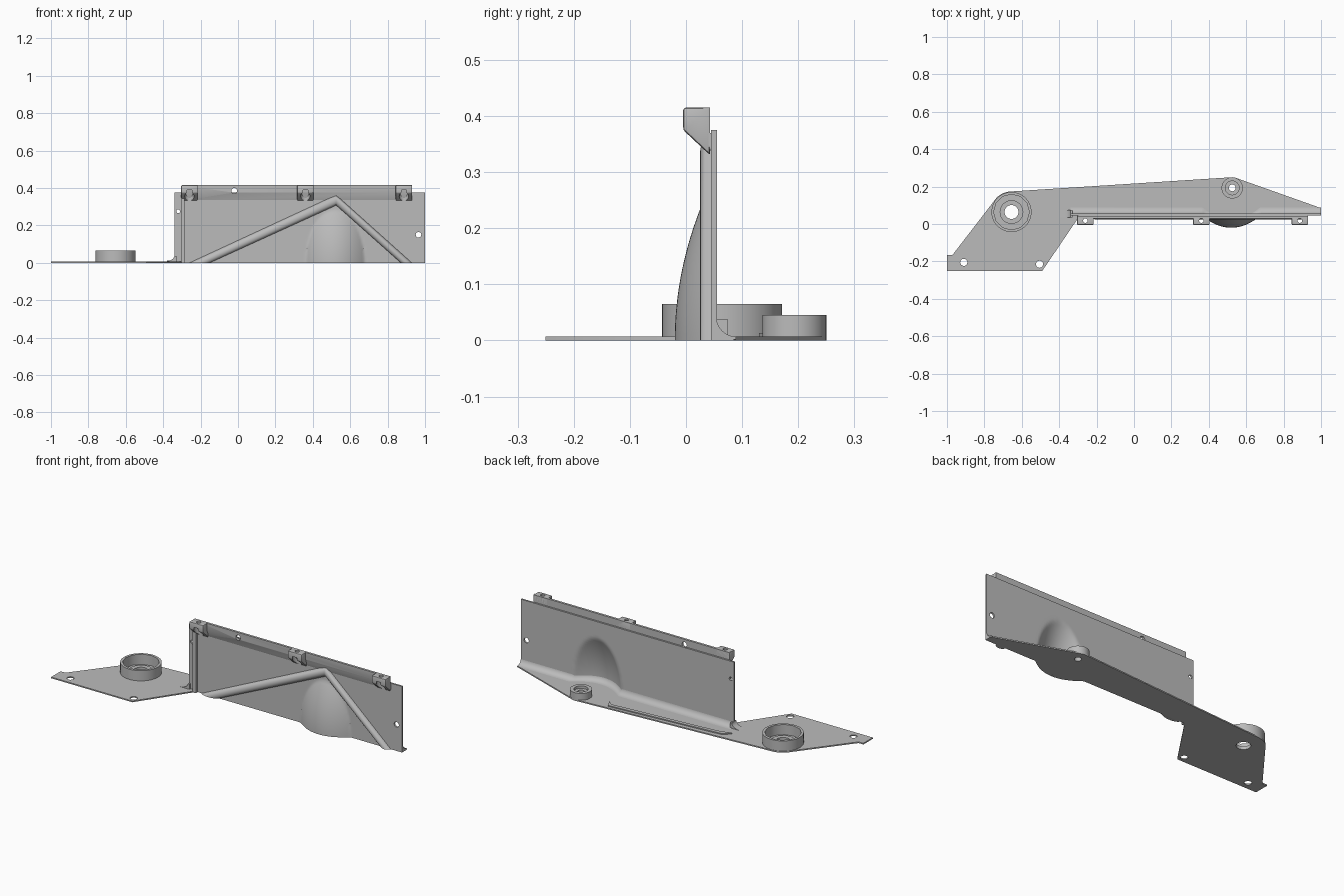
import bpy, bmesh, math
from mathutils import Matrix, Vector

cube = bpy.data.objects.get("Cube")
if cube:
    bpy.data.objects.remove(cube, do_unlink=True)

grey = bpy.data.materials.new("plain_grey")
grey.use_nodes = True
COLOUR = (0.5, 0.5, 0.5, 1)
grey.diffuse_color = COLOUR
grey.node_tree.nodes["Principled BSDF"].inputs["Base Color"].default_value = COLOUR


def add(name, bm):
    """Turn a bmesh into a finished grey object."""
    bmesh.ops.remove_doubles(bm, verts=bm.verts, dist=1e-5)
    bmesh.ops.recalc_face_normals(bm, faces=bm.faces)
    mesh = bpy.data.meshes.new(name)
    bm.to_mesh(mesh)
    bm.free()
    mesh.materials.append(grey)
    ob = bpy.data.objects.new(name, mesh)
    bpy.context.collection.objects.link(ob)
    return ob


def bake(ob):
    """Replace the mesh by its evaluated result."""
    bpy.context.view_layer.update()
    mesh = bpy.data.meshes.new_from_object(ob.evaluated_get(bpy.context.evaluated_depsgraph_get()))
    ob.modifiers.clear()
    ob.data = mesh


def smooth(ob):
    bpy.ops.object.select_all(action='DESELECT')
    ob.select_set(True)
    bpy.context.view_layer.objects.active = ob
    bpy.ops.object.shade_smooth_by_angle(angle=math.radians(35))


def drill(ob, centre, radius, depth, axis):
    """Cut a round hole through an object."""
    bm = bmesh.new()
    turn = Matrix.Rotation(math.pi / 2, 4, 'X') if axis == 'Y' else Matrix()
    bmesh.ops.create_cone(bm, cap_ends=True, segments=24, radius1=radius, radius2=radius,
                          depth=depth, matrix=Matrix.Translation(centre) @ turn)
    cutter = add("hole_cutter", bm)
    cutter.hide_render = True
    mod = ob.modifiers.new("hole", 'BOOLEAN')
    mod.operation, mod.solver, mod.object = 'DIFFERENCE', 'EXACT', cutter
    bake(ob)
    bpy.data.objects.remove(cutter, do_unlink=True)


def arc(c, r, start=0, end=360, n=40):
    angles = [math.radians(start + (end - start) * i / n) for i in range(n + (end - start < 360))]
    return [(c[0] + r * math.cos(a), c[1] + r * math.sin(a)) for a in angles]


def slab(name, outlines, z0, z1):
    """Flat slab from an outline, further outlines being holes."""
    curve = bpy.data.curves.new(name, 'CURVE')
    curve.dimensions, curve.fill_mode = '2D', 'BOTH'
    curve.extrude = (z1 - z0) / 2
    for pts in outlines:
        spline = curve.splines.new('POLY')
        spline.points.add(len(pts) - 1)
        for p, (x, y) in zip(spline.points, pts):
            p.co = (x, y, 0, 1)
        spline.use_cyclic_u = True
    temp = bpy.data.objects.new("outline", curve)
    bpy.context.collection.objects.link(temp)
    bpy.context.view_layer.update()
    mesh = bpy.data.meshes.new_from_object(temp.evaluated_get(bpy.context.evaluated_depsgraph_get()))
    bpy.data.objects.remove(temp, do_unlink=True)
    bm = bmesh.new()
    bm.from_mesh(mesh)
    bmesh.ops.translate(bm, verts=bm.verts, vec=(0, 0, (z0 + z1) / 2))
    ob = add(name, bm)
    smooth(ob)
    return ob


def loft(name, sections):
    """Skin closed sections and cap both ends."""
    bm = bmesh.new()
    rows = [[bm.verts.new(p) for p in s] for s in sections]
    n = len(rows[0])
    for a, b in zip(rows, rows[1:]):
        for i in range(n):
            j = (i + 1) % n
            bm.faces.new((a[i], a[j], b[j], b[i]))
    bm.faces.new(rows[0])
    bm.faces.new(rows[-1])
    return add(name, bm)


def along_x(name, profile, x0, x1):
    return loft(name, [[(x, y, z) for y, z in profile] for x in (x0, x1)])


def bulge(x, z):
    """Depth of the domed bulge pressed into the wall."""
    return 0.065 * max(0, 1 - (z / 0.28) ** 2 - ((x - 0.52) / 0.155) ** 2)


LEFT, RIGHT, HIGH, T = -0.34, 1.0, 0.375, 0.007
BIG, SMALL = (-0.655, 0.064), (0.525, 0.193)

# Base plate with its bolt holes
bulge_xs = [0.36 + 0.32 * i / 32 for i in range(33)]
front_edge = [(x, 0.047 - bulge(x, 0)) for x in bulge_xs]
outline = ([(-1, -0.25), (-0.49, -0.25), (-0.3, 0.03), (-0.3, 0.047)] + front_edge
           + [(RIGHT, 0.047), (RIGHT, 0.085)] + arc(SMALL, 0.057, 70, 95, 6)
           + arc(BIG, 0.11, 95, 145, 10) + [(-0.97, -0.165), (-1, -0.165)])
slab("base_plate", [outline, arc(BIG, 0.037), arc(SMALL, 0.018),
                    arc((-0.91, -0.205), 0.019), arc((-0.505, -0.215), 0.019)], 0, T)

# Raised step near the back edge of the plate
slab("plate_step", [[(-0.38, 0.13), (-0.3, 0.15), (0.33, 0.2), (0.36, 0.175),
                     (0.335, 0.222), (-0.345, 0.167)]], T, 0.013)

# Round sockets on the plate
slab("large_socket", [arc(BIG, 0.107), arc(BIG, 0.095, n=12)], T, 0.065)
slab("large_socket_seat", [arc(BIG, 0.063), arc(BIG, 0.037)], T, 0.018)
slab("small_socket", [arc(SMALL, 0.057), arc(SMALL, 0.037)], T, 0.045)
slab("small_socket_seat", [arc(SMALL, 0.037), arc(SMALL, 0.018)], T, 0.03)

# Upright wall with the bulge
bm = bmesh.new()
bmesh.ops.create_grid(bm, x_segments=134, y_segments=30, size=0.5)
for v in bm.verts:
    x, z = LEFT + (v.co.x + 0.5) * (RIGHT - LEFT), (v.co.y + 0.5) * HIGH
    v.co = Vector((x, 0.05 - bulge(x, z), z))
wall = add("upright_wall", bm)
shell = wall.modifiers.new("thickness", 'SOLIDIFY')
shell.thickness, shell.offset = 0.01, 0
bake(wall)
drill(wall, (0.965, 0.05, 0.15), 0.015, 0.1, 'Y')
drill(wall, (-0.32, 0.05, 0.275), 0.01, 0.1, 'Y')
smooth(wall)

# Fillet along the back foot of the wall
sections = []
for x in [LEFT] + bulge_xs + [RIGHT]:
    y = 0.054 - bulge(x, 0)
    curve = [(y + 0.035 * (1 - math.cos(a)), T + 0.035 * (1 - math.sin(a)))
             for a in [math.pi / 2 * i / 6 for i in range(7)]]
    sections.append([(x, y, 0.002)] + [(x, q, r) for q, r in curve] + [(x, y + 0.035, 0.002)])
smooth(loft("back_fillet", sections))

# Fillet at the end of the wall
curve = [(LEFT - 0.055 * (1 - math.cos(a)), T + 0.03 * (1 - math.sin(a)))
         for a in [math.pi / 2 * i / 6 for i in range(7)]]
end = [(LEFT + 0.01, 0.002), (LEFT + 0.01, 0.037)] + curve + [(LEFT - 0.055, 0.002)]
smooth(loft("end_fillet", [[(x, y, z) for x, z in end] for y in (0.035, 0.075)]))

# Folded stiffener at the wall end
along_x("end_stiffener", [(0.028, 0), (0.028, 0.35), (0.05, 0.35), (0.05, 0)], -0.305, -0.285)

# Inverted V rib on the front of the wall
rib = []
for (cx, cz), (ox, oz) in [((-0.205, 0), (-0.055, 0)), ((0.525, 0.335), (0, 0.028)),
                           ((0.9, 0), (0.03, 0))]:
    angles = [math.pi * i / 10 for i in range(11)]
    rib.append([(cx + ox * math.cos(a), 0.047 - 0.022 * math.sin(a), cz + oz * math.cos(a))
                for a in angles])
smooth(loft("v_rib", rib))

# Top rail
rail = along_x("top_rail", [(0.047, 0.33), (0.03, HIGH), (0.03, 0.415), (0.043, 0.415),
                            (0.043, 0.37), (0.047, 0.37)], -0.3, 0.93)
drill(rail, (-0.02, 0.04, 0.385), 0.015, 0.1, 'Y')
smooth(rail)

# Mounting lugs on the rail
for side, cx in (("right", -0.26), ("middle", 0.36), ("left", 0.887)):
    lug = along_x(side + "_lug", [(-0.005, HIGH), (-0.005, 0.415), (0.043, 0.415), (0.043, 0.33)],
                  cx - 0.044, cx + 0.044)
    soft = lug.modifiers.new("soft_edges", 'BEVEL')
    soft.width, soft.segments = 0.005, 2
    bake(lug)
    drill(lug, (cx, 0.018, 0.4), 0.012, 0.2, 'Z')
    drill(lug, (cx, 0.016, 0.345), 0.025, 0.09, 'Z')
    smooth(lug)
